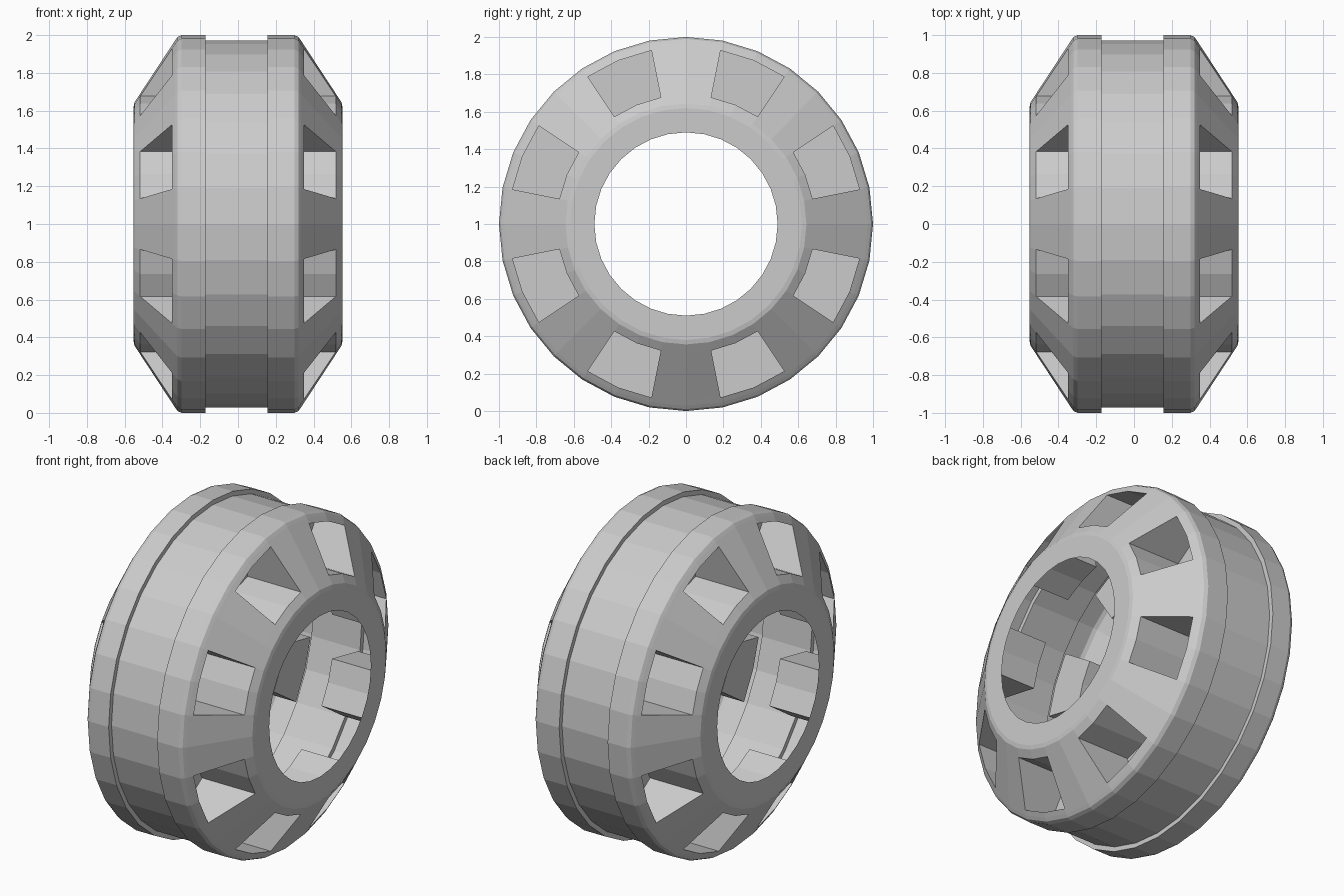
import bpy, bmesh
from math import cos, sin, tau

if "Cube" in bpy.data.objects:
    bpy.data.objects.remove(bpy.data.objects["Cube"], do_unlink=True)

SEGMENTS = 32
OUTER, GROOVE = 1.0, 0.972          # radii of the rims and of the centre band
GROOVE_RIGHT, GROOVE_LEFT = -0.172, 0.155

grey = bpy.data.materials.new("metal grey")
grey.use_nodes = True
grey.diffuse_color = (0.6, 0.6, 0.6, 1)
grey.node_tree.nodes["Principled BSDF"].inputs["Base Color"].default_value = (0.6, 0.6, 0.6, 1)


def at(x, radius, step):
    """Point on the ring around the x axis."""
    a = tau * step / SEGMENTS
    return (x, radius * cos(a), 1 + radius * sin(a))


def add_face(bm, points, flip):
    if flip:
        points = points[::-1]
    bm.faces.new([bm.verts.new(p) for p in points])


def sweep(bm, profile, step, flip):
    """One segment of a turned thin shell."""
    for p, q in zip(profile, profile[1:]):
        add_face(bm, [at(*p, step), at(*q, step), at(*q, step + 1), at(*p, step + 1)], flip)


def finish(bm, name):
    bmesh.ops.remove_doubles(bm, verts=bm.verts, dist=0.0001)
    mesh = bpy.data.meshes.new(name)
    bm.to_mesh(mesh)
    bm.free()
    mesh.materials.append(grey)
    bpy.context.collection.objects.link(bpy.data.objects.new(name, mesh))


def rim(name, side, inner_x):
    """Hollow conical rim with eight deep box-shaped pockets."""
    bm = bmesh.new()
    flip = side < 0
    face_lip = [(0.553, 0.49), (0.553, 0.62), (0.548, 0.644), (0.518, 0.69)]
    shoulder = [(0.35, 0.946), (0.333, 0.972), (0.32, 0.99), (0.298, OUTER),
                (side * inner_x, OUTER), (side * inner_x, GROOVE)]
    pocket_end = [(0.16, 0.69), (0.16, 0.946)]

    def place(points):
        return [(side * x, r) for x, r in points]

    for step in range(SEGMENTS):
        pocket = step % 4 in (1, 2)
        middle = pocket_end if pocket else []
        sweep(bm, place(face_lip + middle + shoulder), step, flip)
        # radial side walls of the pocket
        wall = place([face_lip[-1], shoulder[0]] + pocket_end[::-1])
        if step % 4 == 1:
            add_face(bm, [at(*p, step) for p in wall], flip)
        elif step % 4 == 2:
            add_face(bm, [at(*p, step + 1) for p in wall], not flip)
    finish(bm, name)


rim("left_rim", 1, GROOVE_LEFT)
rim("right_rim", -1, GROOVE_RIGHT)

# recessed band joining the rims
band = bmesh.new()
for i in range(SEGMENTS):
    sweep(band, [(GROOVE_LEFT, GROOVE), (GROOVE_RIGHT, GROOVE)], i, False)
finish(band, "center_band")
